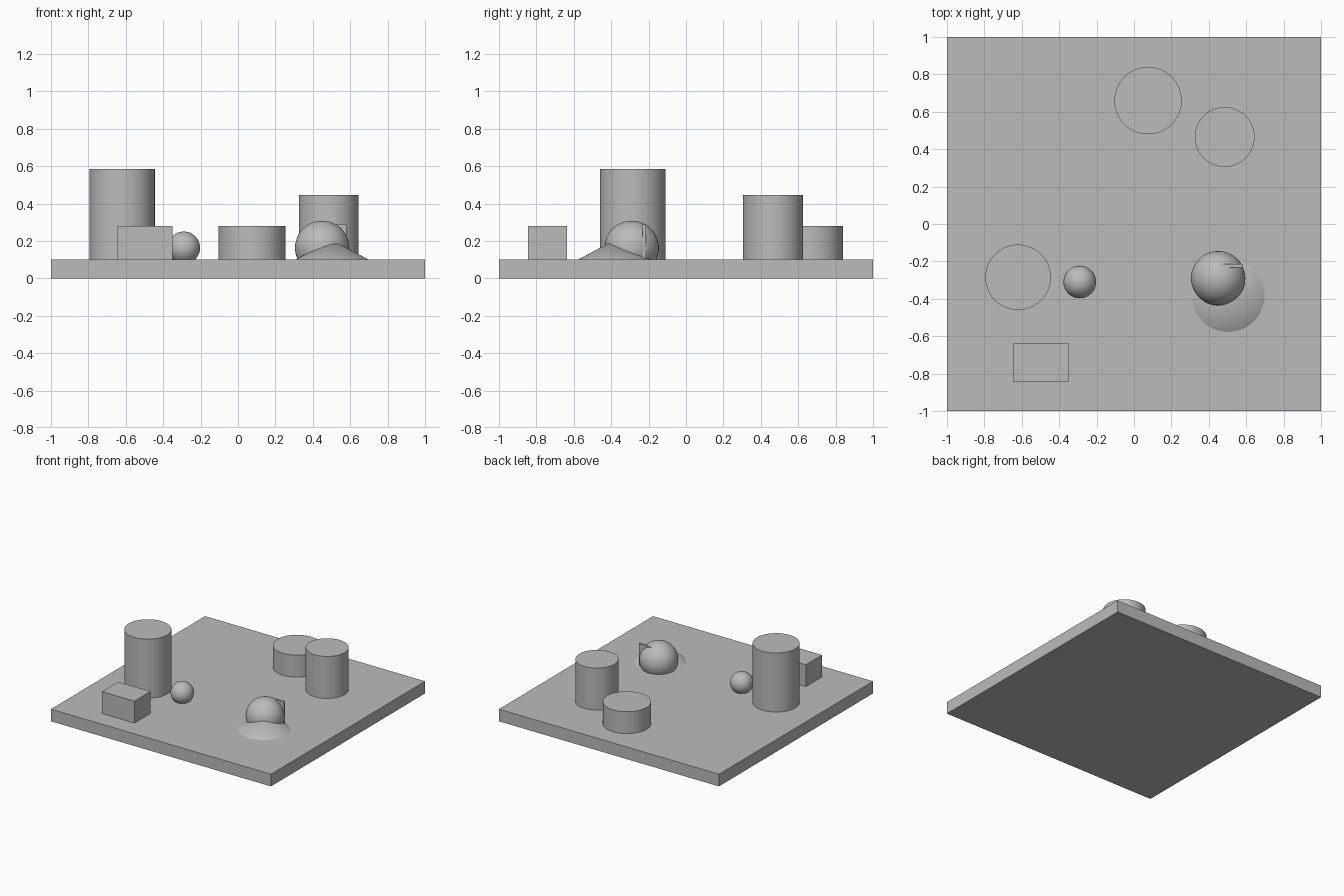
import bpy
import math

cube = bpy.data.objects.get("Cube")
if cube:
    bpy.data.objects.remove(cube, do_unlink=True)

# Single grey material
grey = bpy.data.materials.new("plain grey")
grey.use_nodes = True
colour = (0.5, 0.5, 0.5, 1)
grey.diffuse_color = colour
grey.node_tree.nodes["Principled BSDF"].inputs["Base Color"].default_value = colour

FLOOR = 0.1  # top of the base plate


def finish(name, smooth=False):
    obj = bpy.context.object
    obj.name = name
    obj.data.materials.append(grey)
    if smooth:
        bpy.ops.object.shade_smooth_by_angle(angle=math.radians(30))
    return obj


def box(name, low, high):
    centre = [(a + b) / 2 for a, b in zip(low, high)]
    bpy.ops.mesh.primitive_cube_add(size=1, location=centre)
    bpy.context.object.scale = [b - a for a, b in zip(low, high)]
    bpy.ops.object.transform_apply(location=False, rotation=False, scale=True)
    return finish(name)


def cylinder(name, x, y, radius, top):
    bpy.ops.mesh.primitive_cylinder_add(
        vertices=96, radius=radius, depth=top - FLOOR,
        location=(x, y, (top + FLOOR) / 2))
    return finish(name, True)


def ball(name, x, y, z, radius):
    bpy.ops.mesh.primitive_uv_sphere_add(
        segments=64, ring_count=32, radius=radius, location=(x, y, z))
    return finish(name, True)


# Base plate
box("base_plate", (-1, -1, 0), (1, 1, FLOOR))

# Round pillars and block
cylinder("tall_pillar", -0.62, -0.285, 0.175, 0.585)
cylinder("low_drum", 0.075, 0.66, 0.18, 0.28)
cylinder("middle_pillar", 0.485, 0.465, 0.16, 0.445)
box("block", (-0.645, -0.845, FLOOR), (-0.35, -0.635, 0.28))

# Balls, partly sunk into the plate
ball("small_ball", -0.29, -0.31, 0.163, 0.087)
ball("large_ball", 0.45, -0.29, 0.163, 0.145)

# Shallow cone under the large ball
bpy.ops.mesh.primitive_cone_add(
    vertices=96, radius1=0.195, radius2=0, depth=0.105,
    location=(0.503, -0.382, FLOOR + 0.0525))
finish("shallow_cone", True)

# Thin upright fin poking out of the large ball
box("thin_fin", (0.45, -0.232, FLOOR), (0.58, -0.215, 0.288))
